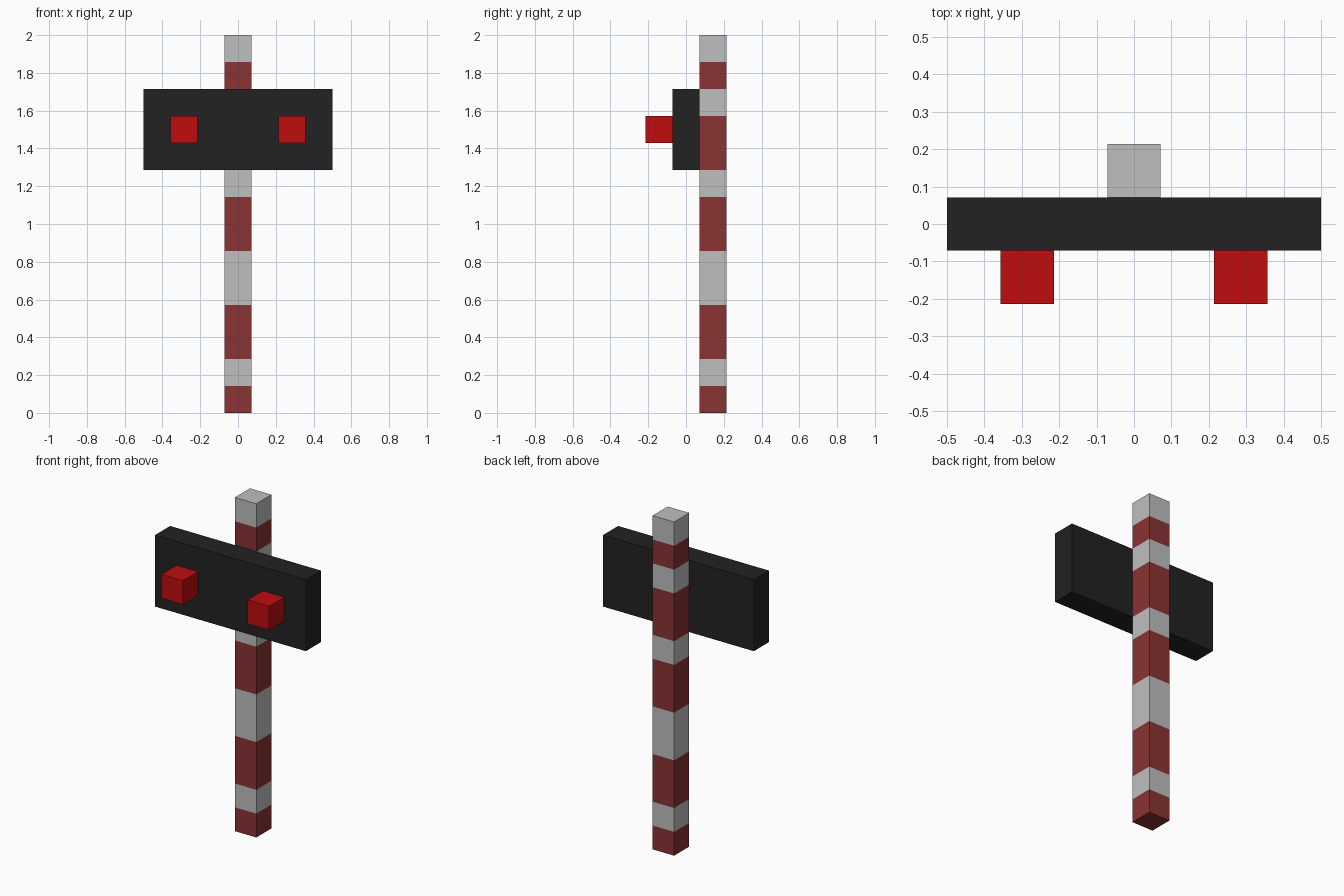
import bpy
import bmesh
from mathutils import Vector

if "Cube" in bpy.data.objects:
    bpy.data.objects.remove(bpy.data.objects["Cube"], do_unlink=True)

U = 1 / 7  # the model sits on a grid of 14 units in height


def material(name, rgb):
    mat = bpy.data.materials.new(name)
    mat.use_nodes = True
    mat.diffuse_color = (*rgb, 1)
    mat.node_tree.nodes["Principled BSDF"].inputs["Base Color"].default_value = (*rgb, 1)
    return mat


def box(name, low, high, mats, cuts=(), rule=None):
    """Box between two corners in grid units, cut at heights and coloured by rule."""
    low, high = Vector(low) * U, Vector(high) * U
    bm = bmesh.new()
    bmesh.ops.create_cube(bm, size=1)
    for v in bm.verts:
        v.co = (low + high) / 2 + v.co * (high - low)
    for z in cuts:
        bmesh.ops.bisect_plane(bm, geom=bm.verts[:] + bm.edges[:] + bm.faces[:],
                               plane_co=(0, 0, z * U), plane_no=(0, 0, 1))
    if rule:
        for f in bm.faces:
            f.material_index = rule(f.calc_center_median().z / U)
    mesh = bpy.data.meshes.new(name)
    bm.to_mesh(mesh)
    bm.free()
    for mat in mats:
        mesh.materials.append(mat)
    obj = bpy.data.objects.new(name, mesh)
    bpy.context.collection.objects.link(obj)
    return obj


white = material("pole_grey_white", (0.521, 0.521, 0.521))
dull_red = material("pole_dull_red", (0.254, 0.033, 0.033))
black = material("board_black", (0.016, 0.016, 0.016))
bright_red = material("lamp_red", (0.521, 0.004, 0.004))

# Striped pole: bands alternate from red at the foot to white at the top
stripes = (1, 2, 4, 6, 8, 9, 11, 12, 13)
box("pole", (-0.5, 0.5, 0), (0.5, 1.5, 14), [dull_red, white], stripes,
    lambda z: sum(z > s for s in stripes) % 2)

# Signal board in front of the pole
box("signal_board", (-3.5, -0.5, 9), (3.5, 0.5, 12), [black])

# Pair of lamps on the board
for side, x in (("left", 2), ("right", -2)):
    box(side + "_lamp", (x - 0.5, -1.5, 10), (x + 0.5, -0.5, 11), [bright_red])
